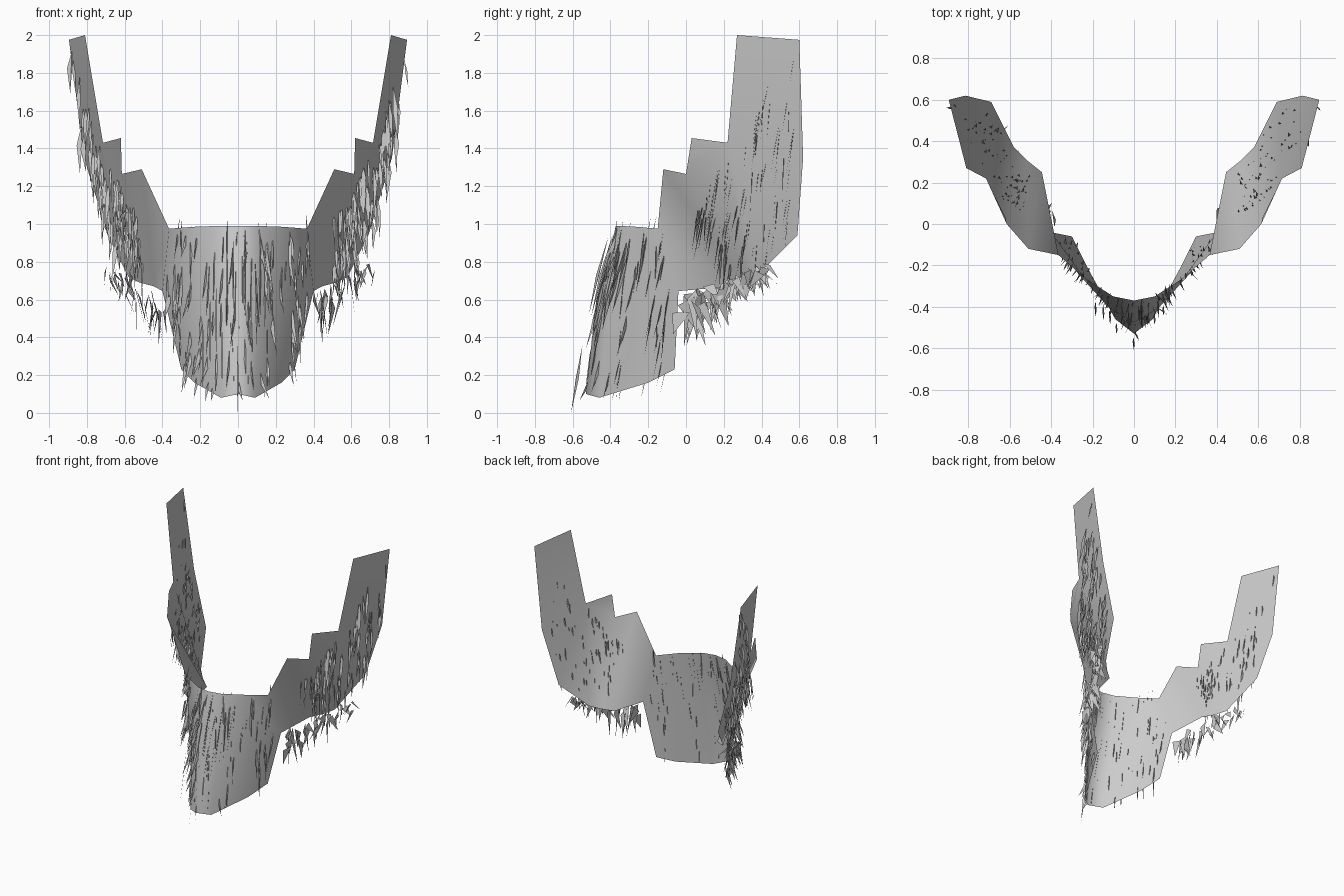
import bpy, bmesh, math, random
from mathutils import Vector

if "Cube" in bpy.data.objects:
    bpy.data.objects.remove(bpy.data.objects["Cube"])

random.seed(5)

grey = bpy.data.materials.new("hair grey")
grey.diffuse_color = (0.6, 0.6, 0.6, 1)
grey.use_nodes = True
grey.node_tree.nodes["Principled BSDF"].inputs["Base Color"].default_value = grey.diffuse_color


def make_object(name, verts, faces):
    mesh = bpy.data.meshes.new(name)
    mesh.from_pydata(verts, [], faces)
    mesh.materials.append(grey)
    ob = bpy.data.objects.new(name, mesh)
    bpy.context.collection.objects.link(ob)
    return ob


# Half of the beard sheet: chin columns (top, middle, bottom), then the cheek outline
P = {
    "a0": (0, -.37, .99), "a1": (0, -.475, .6), "a2": (0, -.53, .10),
    "b0": (.10, -.35, .99), "b1": (.12, -.405, .6), "b2": (.09, -.46, .08),
    "c0": (.24, -.26, .985), "c1": (.27, -.24, .62), "c2": (.23, -.20, .16),
    "d0": (.365, -.15, .975), "d1": (.40, -.04, .645), "d2": (.30, -.06, .23),
    "e0": (.51, -.12, 1.29), "e1": (.445, .25, .67),
    "f0": (.615, .0, 1.265), "f1": (.52, .31, .69), "g0": (.62, .03, 1.455),
    "h0": (.715, .22, 1.43), "h1": (.58, .37, .72),
    "i0": (.81, .27, 2.0), "i1": (.895, .60, 1.975),
    "i2": (.815, .62, 1.35), "i3": (.69, .59, .94),
}
keys = list(P)
quads = ["a0 a1 b1 b0", "a1 a2 b2 b1", "b0 b1 c1 c0", "b1 b2 c2 c1",
         "c0 c1 d1 d0", "c1 c2 d2 d1", "d0 d1 e1 e0", "e0 e1 f1 f0",
         "f0 f1 h0 g0", "f1 h1 h0", "h0 h1 i3 i2", "h0 i2 i1 i0"]
faces = [[keys.index(k) for k in q.split()] for q in quads]
sheet = make_object("beard_sheet", list(P.values()), faces)
for poly in sheet.data.polygons:
    poly.use_smooth = True
mod = sheet.modifiers.new("mirror", "MIRROR")
mod.use_clip = True

# Triangles of the half sheet with outward normals, used to root the strands
tris = []
for f in faces:
    for k in range(1, len(f) - 1):
        a, b, c = (Vector(P[keys[i]]) for i in (f[0], f[k], f[k + 1]))
        n = (b - a).cross(c - a)
        area = n.length
        n.normalize()
        if n.dot((a + b + c) / 3 - Vector((0, .6, .8))) < 0:
            n.negate()
        tris.append((a, b, c, n, area))
weights = [t[4] for t in tris]


def sample():
    a, b, c, n, _ = random.choices(tris, weights)[0]
    u, v = random.random(), random.random()
    if u + v > 1:
        u, v = 1 - u, 1 - v
    return a + (b - a) * u + (c - a) * v, n


def flip(v, side):
    return Vector((v.x * side, v.y, v.z))


def strands(name, count, rule, length, width, lean, sink, lift):
    """Slim pointed cards standing on the sheet and hanging downwards."""
    verts, cards = [], []
    for side in (1, -1):
        done = 0
        while done < count:
            p, n = sample()
            if not rule(p):
                continue
            done += 1
            down = Vector((lean[0] + random.gauss(0, .03),
                           lean[1] + random.gauss(0, .04), -1))
            size = min(random.uniform(*length), p.z - .02)
            w = random.uniform(*width)
            cross = n.cross(down).normalized() * w * random.uniform(.1, .2)
            root = p + n * random.uniform(*sink) - down * size * .4
            # keep the roots under the upper rim of the chin
            if p.y < -.15 and root.z > 1.05:
                root.z = 1.03
            pts = [root,
                   root + down * size * .4 + n * (w + .004) + cross,
                   root + down * size + n * random.uniform(0, lift),
                   root + down * size * .5 + n * .002 - cross]
            for q in pts:
                q.z = max(q.z, .02)
            s = len(verts)
            verts += [flip(q, side) for q in pts]
            cards += [(s, s + 1, s + 2), (s, s + 2, s + 3)]
    make_object(name, verts, cards)


strands("chin_strands", 56, lambda p: p.y < -.08 and p.z < .97,
        (.14, .36), (.005, .016), (0, -.13), (-.012, .008), .05)
strands("cheek_strands", 42,
        lambda p: .02 < p.y < .24 and .76 < p.z < 1.0 + 1.5 * p.y and p.x > .5,
        (.14, .3), (.008, .022), (.0, -.12), (-.008, .025), .03)
strands("sideburn_strands", 46,
        lambda p: .27 < p.y < .57 and .8 < p.z < .95 + 1.65 * p.y,
        (.14, .3), (.008, .024), (-.02, -.12), (-.008, .025), .03)

# Ragged tufts hanging below the jaw edge, broad when seen from the side
verts, tufts = [], []
for side in (1, -1):
    for k in range(36):
        t = ((k + random.random()) / 36) ** 1.15
        front = (1 - t) ** 1.5
        root = Vector((.41 + .36 * t - .07 * t * t, -.01 + .46 * t, .60 + .17 * t))
        root += Vector((random.uniform(-.04, .04), random.uniform(-.03, .03),
                        random.uniform(-.07 * front - .03, .03)))
        size = random.uniform(.05, .1) + .2 * front * random.random()
        w = random.uniform(.03, .06) + .05 * front * random.random()
        ang = random.uniform(-1.1, .9)
        tip = root + Vector((random.uniform(-.05, .04), random.uniform(-.06, .08), -size))
        across = Vector((random.uniform(-.02, .02), math.cos(ang) * w, math.sin(ang) * w))
        s = len(verts)
        verts += [flip(q, side) for q in (root - across * .5, root + across * .5, tip)]
        tufts.append((s, s + 1, s + 2))
make_object("jaw_tufts", verts, tufts)


# Long strands bowing out in front of the chin, the middle one reaching the ground
def bow(x, z):
    return -.36 - .25 * max(1.05 - z, 0) ** .55 + abs(x) * .75


verts, cards = [], []
for k in range(13):
    x = (k - 6) * .03 + random.uniform(-.01, .01)
    top = .36 if k == 6 else random.uniform(.45, 1.05)
    tip = 0 if k == 6 else max(.04, top - random.uniform(.25, .45))
    mid, back = (top + tip) / 2, random.uniform(0, .03)
    s = len(verts)
    verts += [(x, bow(x, top) + back, top), (x + .005, bow(x, mid) + back - .008, mid),
              (x, bow(x, tip) + back * .5, tip), (x - .005, bow(x, mid) + back + .008, mid)]
    cards += [(s, s + 1, s + 2), (s, s + 2, s + 3)]
make_object("chin_front_strands", verts, cards)
